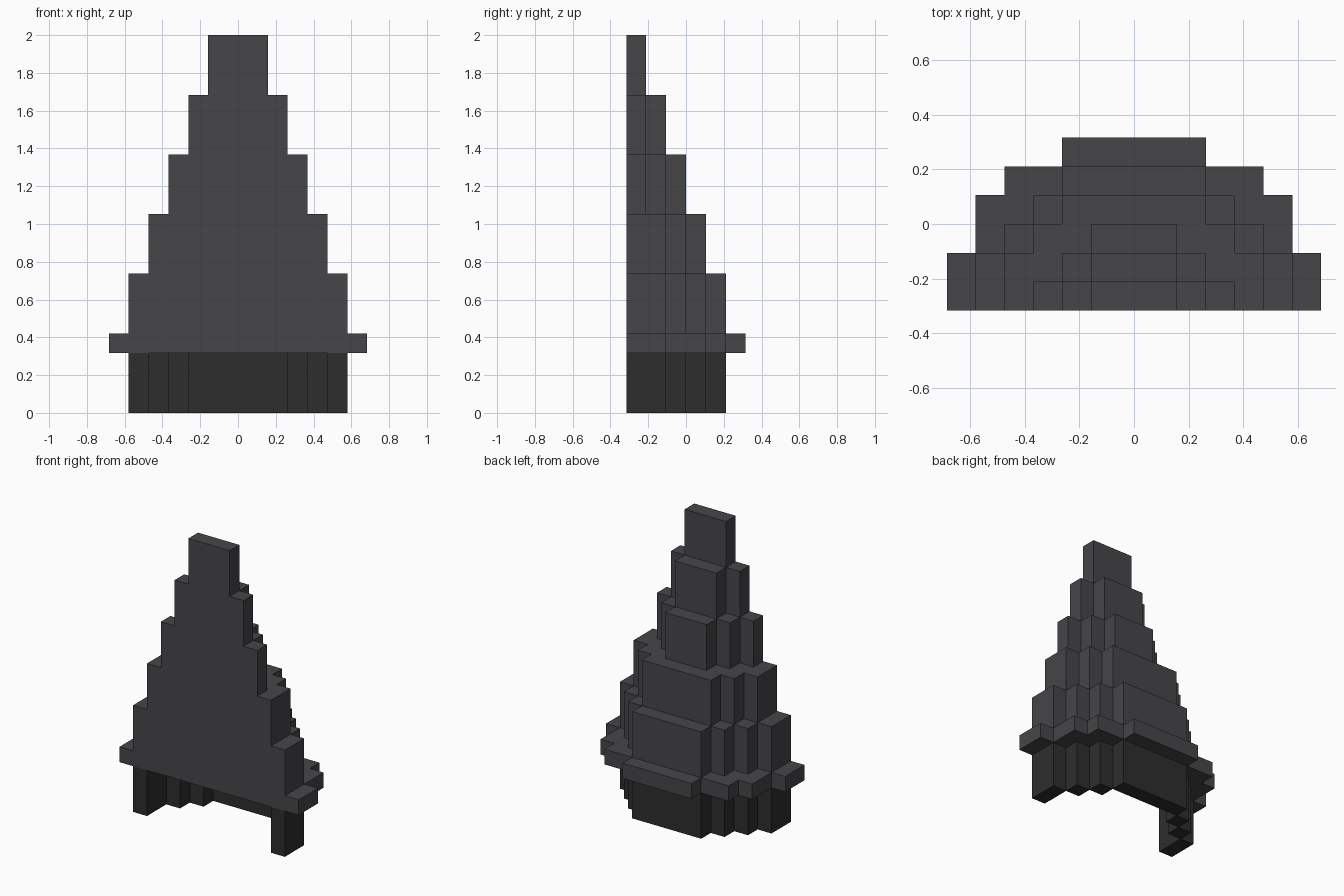
import bpy, bmesh
from mathutils import Vector

cube = bpy.data.objects.get("Cube")
if cube:
    bpy.data.objects.remove(cube, do_unlink=True)

U = 2 / 19  # block size


def material(name, rgb):
    m = bpy.data.materials.new(name)
    m.use_nodes = True
    m.diffuse_color = (*rgb, 1)
    m.node_tree.nodes["Principled BSDF"].inputs["Base Color"].default_value = (*rgb, 1)
    return m


def layer(rows, z0, height):
    """Blocks of a tier: rows[r] is the reach to each side in row r, front to back."""
    return {(x, r, z) for r, reach in enumerate(rows)
            for x in range(-reach, reach + 1) for z in range(z0, z0 + height)}


def build(name, cells, solid, mat):
    """Skin the blocks, leaving out faces buried against other blocks."""
    bm = bmesh.new()
    for cell in cells:
        centre = Vector(cell) + Vector((0, -2.5, 0.5))
        for axis in range(3):
            for sign in (-1, 1):
                n = Vector((0, 0, 0))
                n[axis] = sign
                if tuple(int(c + d) for c, d in zip(cell, n)) in solid:
                    continue
                a = Vector((0, 0, 0))
                a[(axis + 1) % 3] = 0.5
                b = n.cross(a)
                mid = centre + n / 2
                bm.faces.new([bm.verts.new((mid + v) * U)
                              for v in (-a - b, a - b, a + b, b - a)])
    bmesh.ops.remove_doubles(bm, verts=bm.verts, dist=U / 100)
    bmesh.ops.dissolve_limit(bm, angle_limit=0.01, verts=bm.verts, edges=bm.edges)
    mesh = bpy.data.meshes.new(name)
    bm.to_mesh(mesh)
    bm.free()
    mesh.materials.append(mat)
    obj = bpy.data.objects.new(name, mesh)
    bpy.context.collection.objects.link(obj)


# Stepped half spire: thin brim, then five shrinking tiers
BASE = (5, 5, 4, 3, 2)
spire = layer((6, 6, 5, 5, 4, 2), 3, 1)
tiers = (BASE, (4, 4, 3, 2), (3, 2, 1), (2, 1), (1,))
for i, rows in enumerate(tiers):
    spire |= layer(rows, 4 + 3 * i, 3)

# Hollow skirt under the brim, one block thick and open at the front
skirt = layer(BASE, 0, 3) - layer((4, 4, 3, 2), 0, 3)

solid = spire | skirt
build("stepped_spire", spire, solid, material("slate grey", (0.061, 0.0595, 0.066)))
build("hollow_skirt", skirt, solid, material("charcoal", (0.0265, 0.0265, 0.0265)))
